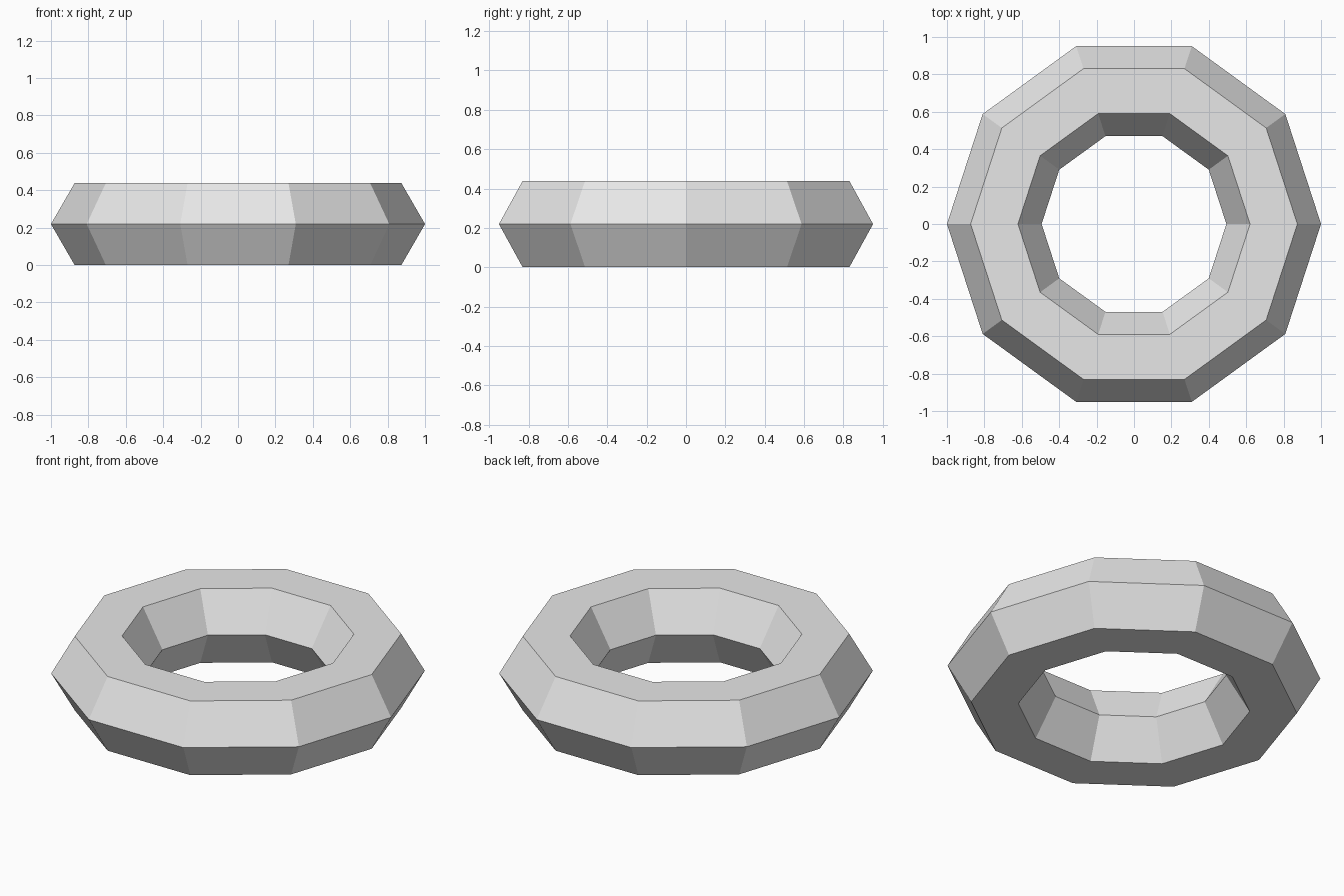
import bpy, bmesh, math

if "Cube" in bpy.data.objects:
    bpy.data.objects.remove(bpy.data.objects["Cube"])

SEGMENTS, SIDES = 10, 6        # around the ring, around its cross-section
MAJOR, MINOR = 0.747, 0.253    # ring radius, cross-section radius

# Hexagonal cross-section swept round the z axis
bm = bmesh.new()
lift = MINOR * math.sin(math.pi / 3)
rings = []
for i in range(SEGMENTS):
    a = 2 * math.pi * i / SEGMENTS
    ring = []
    for j in range(SIDES):
        b = 2 * math.pi * j / SIDES
        r = MAJOR + MINOR * math.cos(b)
        ring.append(bm.verts.new((r * math.cos(a), r * math.sin(a),
                                  lift + MINOR * math.sin(b))))
    rings.append(ring)
for i in range(SEGMENTS):
    p, q = rings[i], rings[(i + 1) % SEGMENTS]
    for j in range(SIDES):
        k = (j + 1) % SIDES
        bm.faces.new((p[j], q[j], q[k], p[k]))
bmesh.ops.recalc_face_normals(bm, faces=bm.faces)

mesh = bpy.data.meshes.new("ring")
bm.to_mesh(mesh)
bm.free()

# Single plain grey
grey = bpy.data.materials.new("light_grey")
grey.diffuse_color = (0.8, 0.8, 0.8, 1)
grey.use_nodes = True
grey.node_tree.nodes["Principled BSDF"].inputs["Base Color"].default_value = grey.diffuse_color
mesh.materials.append(grey)
bpy.context.collection.objects.link(bpy.data.objects.new("ring", mesh))
